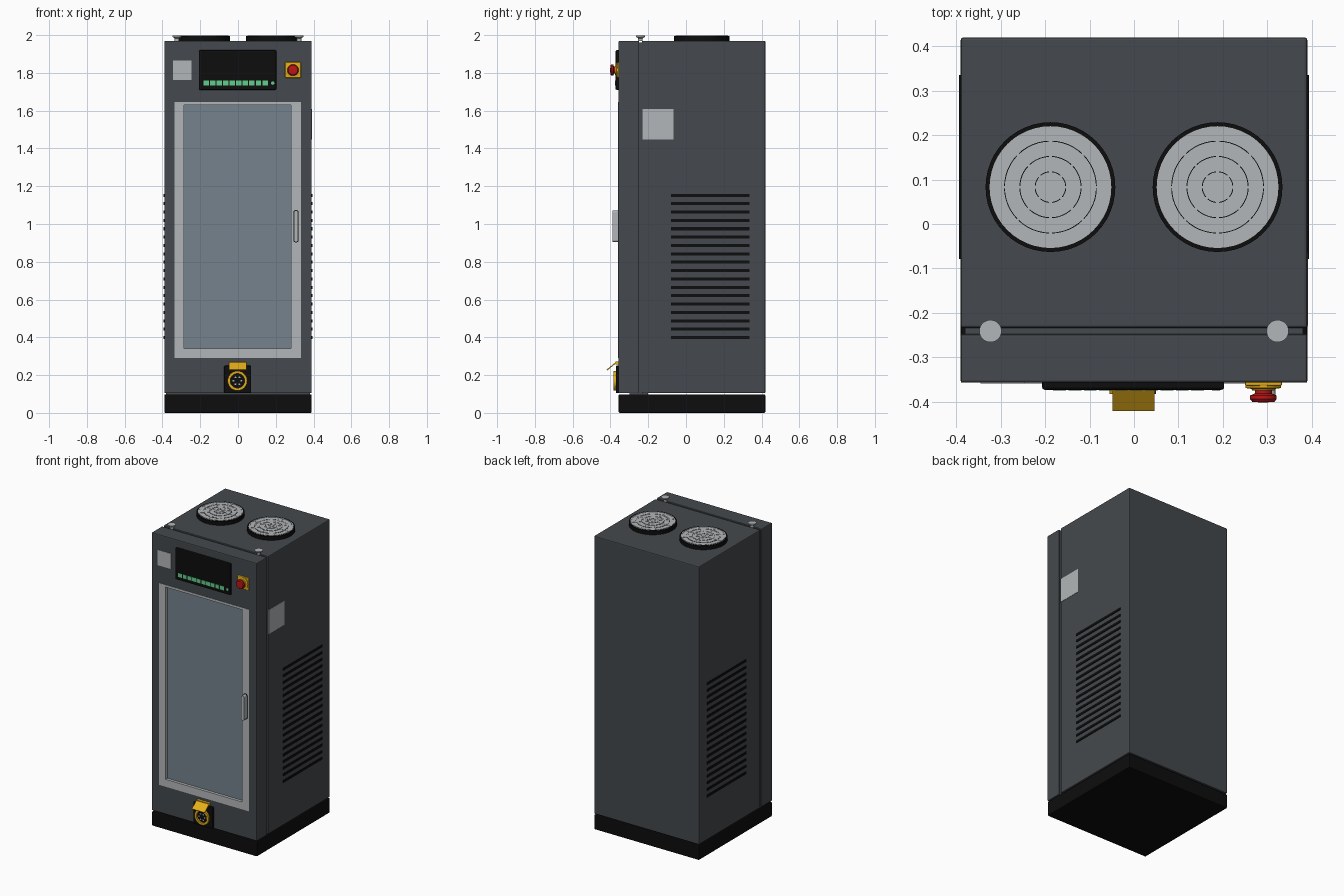
import bpy, bmesh, math
from mathutils import Matrix, Vector

if "Cube" in bpy.data.objects:
    bpy.data.objects.remove(bpy.data.objects["Cube"])


def material(name, r, g, b):
    m = bpy.data.materials.new(name)
    m.use_nodes = True
    m.diffuse_color = (r, g, b, 1)
    m.node_tree.nodes["Principled BSDF"].inputs["Base Color"].default_value = (r, g, b, 1)
    return m


ANTHRACITE = material("anthracite paint", 0.058, 0.066, 0.074)
BLACK = material("black plastic", 0.004, 0.004, 0.004)
GREY = material("light grey metal", 0.45, 0.47, 0.48)
GLASS = material("blue grey glass", 0.18, 0.225, 0.27)
YELLOW = material("signal yellow", 0.78, 0.42, 0.01)
RED = material("emergency red", 0.5, 0.008, 0.008)
GREEN = material("indicator green", 0.12, 0.62, 0.26)


def finish(name, bm, mat, bevel=0.0, smooth=False):
    bmesh.ops.recalc_face_normals(bm, faces=bm.faces[:])
    mesh = bpy.data.meshes.new(name)
    bm.to_mesh(mesh)
    bm.free()
    mesh.materials.append(mat)
    ob = bpy.data.objects.new(name, mesh)
    bpy.context.collection.objects.link(ob)
    if bevel:
        mod = ob.modifiers.new("edge bevel", "BEVEL")
        mod.width, mod.segments = bevel, 2
    if smooth:
        bpy.ops.object.select_all(action="DESELECT")
        ob.select_set(True)
        bpy.context.view_layer.objects.active = ob
        bpy.ops.object.shade_smooth_by_angle(angle=math.radians(35))
    return ob


def box(name, x, y, z, mat, bevel=0.0):
    """Box from three (low, high) ranges."""
    bm = bmesh.new()
    bmesh.ops.create_cube(bm, size=1)
    for v in bm.verts:
        v.co = [(lo + hi) / 2 + c * (hi - lo) for c, (lo, hi) in zip(v.co, (x, y, z))]
    return finish(name, bm, mat, bevel)


def ring_frame(name, outer, inner, y, mat, bevel=0.0):
    """Rectangular frame; outer and inner are (x0, x1, z0, z1)."""
    bm = bmesh.new()

    def loop(r, depth):
        x0, x1, z0, z1 = r
        return [bm.verts.new((a, depth, b)) for a, b in ((x0, z0), (x1, z0), (x1, z1), (x0, z1))]

    loops = [loop(outer, y[0]), loop(inner, y[0]), loop(inner, y[1]), loop(outer, y[1])]
    for i in range(4):
        a, b = loops[i], loops[(i + 1) % 4]
        for k in range(4):
            n = (k + 1) % 4
            bm.faces.new((a[k], a[n], b[n], b[k]))
    return finish(name, bm, mat, bevel)


def lathe(name, profile, centre, mat, front=False, steps=48):
    """Spin (radius, height) points; the axis is up, or towards the front."""
    bm = bmesh.new()
    verts = [bm.verts.new((r, 0, h)) for r, h in profile]
    edges = [bm.edges.new(p) for p in zip(verts, verts[1:])]
    bmesh.ops.spin(bm, geom=verts + edges, axis=(0, 0, 1), cent=(0, 0, 0),
                   angle=math.tau, steps=steps)
    bmesh.ops.remove_doubles(bm, verts=bm.verts[:], dist=1e-5)
    turn = Matrix.Rotation(math.pi / 2, 4, "X") if front else Matrix.Identity(4)
    bm.transform(Matrix.Translation(centre) @ turn)
    return finish(name, bm, mat, smooth=True)


def disc(name, radius, height, centre, mat, front=False, steps=48):
    return lathe(name, [(0, 0), (radius, 0), (radius, height), (0, height)],
                 centre, mat, front, steps)


def hoop(name, inner, outer, height, centre, mat, front=False):
    return lathe(name, [(inner, 0), (outer, 0), (outer, height), (inner, height), (inner, 0)],
                 centre, mat, front)


# Cabinet: plinth, rear body, recessed seam and front panel with a window hole
W, FRONT, BACK, TOP = 0.39, -0.357, 0.42, 1.97
box("plinth", (-W, W), (FRONT, BACK), (0, 0.098), BLACK, 0.006)
box("rear_body", (-W, W), (-0.234, BACK), (0.104, TOP), ANTHRACITE, 0.006)
box("seam_core", (-0.38, 0.38), (-0.3, -0.2), (0.09, 1.962), ANTHRACITE)
ring_frame("front_panel", (-W, W, 0.104, TOP), (-0.3, 0.295, 0.325, 1.638),
           (FRONT, -0.248), ANTHRACITE, 0.005)

# Window
ring_frame("window_frame", (-0.335, 0.333, 0.29, 1.645), (-0.287, 0.281, 0.34, 1.63),
           (FRONT - 0.002, -0.335), GREY)
box("window_glass", (-0.298, 0.293), (-0.34, -0.33), (0.327, 1.636), GLASS)

# Door handle: rounded bar with a thin dark surround
for name, half, front, mat in (("handle_surround", 0.014, -0.361, BLACK), ("door_handle", 0.011, -0.39, GREY)):
    grip = box(name, (0.307 - half, 0.307 + half), (front, -0.35),
               (0.916 - half, 1.06 + half), mat)
    bev = grip.modifiers.new("rounded ends", "BEVEL")
    bev.width, bev.segments, bev.limit_method = half * 0.95, 5, "WEIGHT"
    weight = grip.data.attributes.new("bevel_weight_edge", "FLOAT", "EDGE")
    for e in grip.data.edges:
        a, b = (grip.data.vertices[i].co for i in e.vertices)
        weight.data[e.index].value = float(abs(a.y - b.y) > 0.001)

# Display with status lights
box("display", (-0.207, 0.203), (-0.373, -0.35), (1.71, 1.92), BLACK, 0.006)
for i in range(10):
    x = -0.182 + i * 0.0345
    box(f"status_light_{i + 1}", (x, x + 0.029), (-0.375, -0.37), (1.733, 1.759), GREEN)
disc("round_status_light", 0.009, 0.004, (0.184, -0.371, 1.746), GREEN, True, 20)

# Labels
box("front_label", (-0.345, -0.245), (-0.359, -0.352), (1.762, 1.865), GREY)
box("side_label", (0.387, 0.392), (-0.232, -0.066), (1.448, 1.61), GREY)

# Emergency stop
STOP = (0.291, FRONT, 1.815)
box("stop_plate", (0.25, 0.333), (-0.364, -0.352), (1.774, 1.857), YELLOW, 0.003)
lathe("stop_collar", [(0, 0.004), (0.04, 0.004), (0.04, 0.012), (0.027, 0.014), (0.025, 0.018), (0, 0.018)],
      STOP, YELLOW, True)
lathe("stop_button", [(0, 0.014), (0.019, 0.014), (0.019, 0.024), (0.03, 0.029), (0.03, 0.037),
                      (0.025, 0.043), (0, 0.045)], STOP, RED, True)

# Power inlet with open flap
INLET = Vector((-0.003, FRONT, 0.17))
box("inlet_plate", (-0.073, 0.07), (-0.371, -0.35), (0.105, 0.25), BLACK, 0.005)
hoop("inlet_ring", 0.038, 0.052, 0.026, INLET, YELLOW, True)
disc("inlet_core", 0.032, 0.02, INLET, BLACK, True)
for i in range(6):
    a = math.tau * i / 6
    pin = INLET + Vector((0.021 * math.cos(a), -0.018, 0.021 * math.sin(a)))
    disc(f"inlet_pin_{i + 1}", 0.005, 0.005, pin, GREY, True, 12)
flap = box("inlet_flap", (-0.048, 0.046), (-0.032, 0.032), (-0.003, 0.003), YELLOW)
flap.location = (0, -0.394, 0.247)
flap.rotation_euler.x = math.radians(39)
box("flap_hinge", (-0.048, 0.046), (-0.374, -0.355), (0.255, 0.272), YELLOW)

# Mirrored parts: side vents, roof fans and lifting knobs
for side, s in (("left", 1), ("right", -1)):
    for i in range(18):
        z = 0.399 + i * 0.0443
        box(f"{side}_vent_slot_{i + 1}", sorted((s * 0.386, s * 0.394)), (-0.079, 0.335),
            (z - 0.008, z + 0.008), BLACK)

    fan = Vector((s * 0.188, 0.083, TOP - 0.002))
    disc(f"{side}_fan_housing", 0.146, 0.027, fan, BLACK)
    disc(f"{side}_fan_guard", 0.139, 0.029, fan, GREY)
    for k in range(1, 5):
        r = 0.0345 * k
        hoop(f"{side}_fan_gap_{k}", r - 0.001, r + 0.001, 0.0295, fan, BLACK)
        hoop(f"{side}_fan_ring_{k}", r - 0.009, r - 0.003, 0.031, fan, GREY)
    for k in range(4):
        spoke = box(f"{side}_fan_spoke_{k + 1}", (-0.136, 0.136), (-0.003, 0.003), (0.02, 0.0305), GREY)
        spoke.location = fan
        spoke.rotation_euler.z = math.pi * k / 4

    lathe(f"{side}_lifting_knob", [(0, 0), (0.012, 0), (0.012, 0.015), (0.025, 0.023),
                                   (0.025, 0.03), (0, 0.03)], (s * 0.323, -0.241, TOP - 0.002), GREY)
